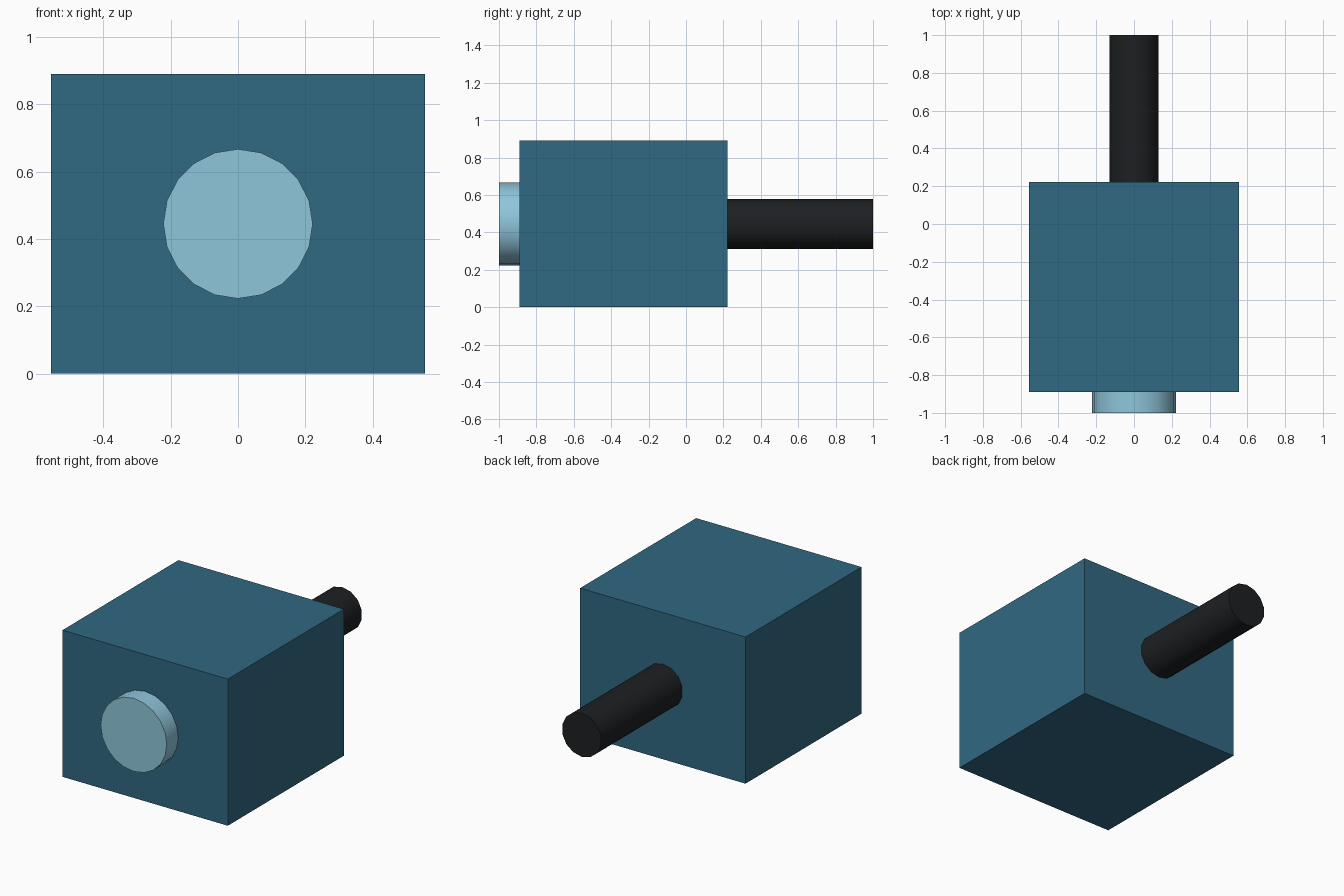
import bpy
from math import radians

if "Cube" in bpy.data.objects:
    bpy.data.objects.remove(bpy.data.objects["Cube"])

MID_Z = 0.445
FRONT, BACK = -0.89, 0.222


def paint(obj, name, color):
    mat = bpy.data.materials.new(name)
    mat.diffuse_color = (*color, 1)
    mat.use_nodes = True
    mat.node_tree.nodes["Principled BSDF"].inputs["Base Color"].default_value = mat.diffuse_color
    obj.data.materials.append(mat)


def rod_along_y(name, sides, radius, y0, y1):
    # Cylinder lying along y with a vertex pointing straight up
    bpy.ops.mesh.primitive_cylinder_add(
        vertices=sides, radius=radius, depth=y1 - y0,
        location=(0, (y0 + y1) / 2, MID_Z), rotation=(radians(90), 0, 0))
    obj = bpy.context.object
    obj.name = name
    bpy.ops.object.transform_apply(location=False, rotation=True, scale=True)
    bpy.ops.object.shade_smooth_by_angle(angle=radians(35))
    return obj


# Main block
bpy.ops.mesh.primitive_cube_add(size=1, location=(0, (FRONT + BACK) / 2, MID_Z))
body = bpy.context.object
body.name = "body"
body.scale = (1.11, BACK - FRONT, 2 * MID_Z)
bpy.ops.object.transform_apply(location=False, rotation=False, scale=True)
paint(body, "teal", (0.03, 0.138, 0.223))

# Round button on the front
button = rod_along_y("front_button", 20, 0.222, -1.0, FRONT)
paint(button, "light_blue", (0.275, 0.565, 0.708))

# Dark shaft out of the back
shaft = rod_along_y("rear_shaft", 14, 0.133, BACK, 1.0)
paint(shaft, "black", (0.012, 0.014, 0.016))
